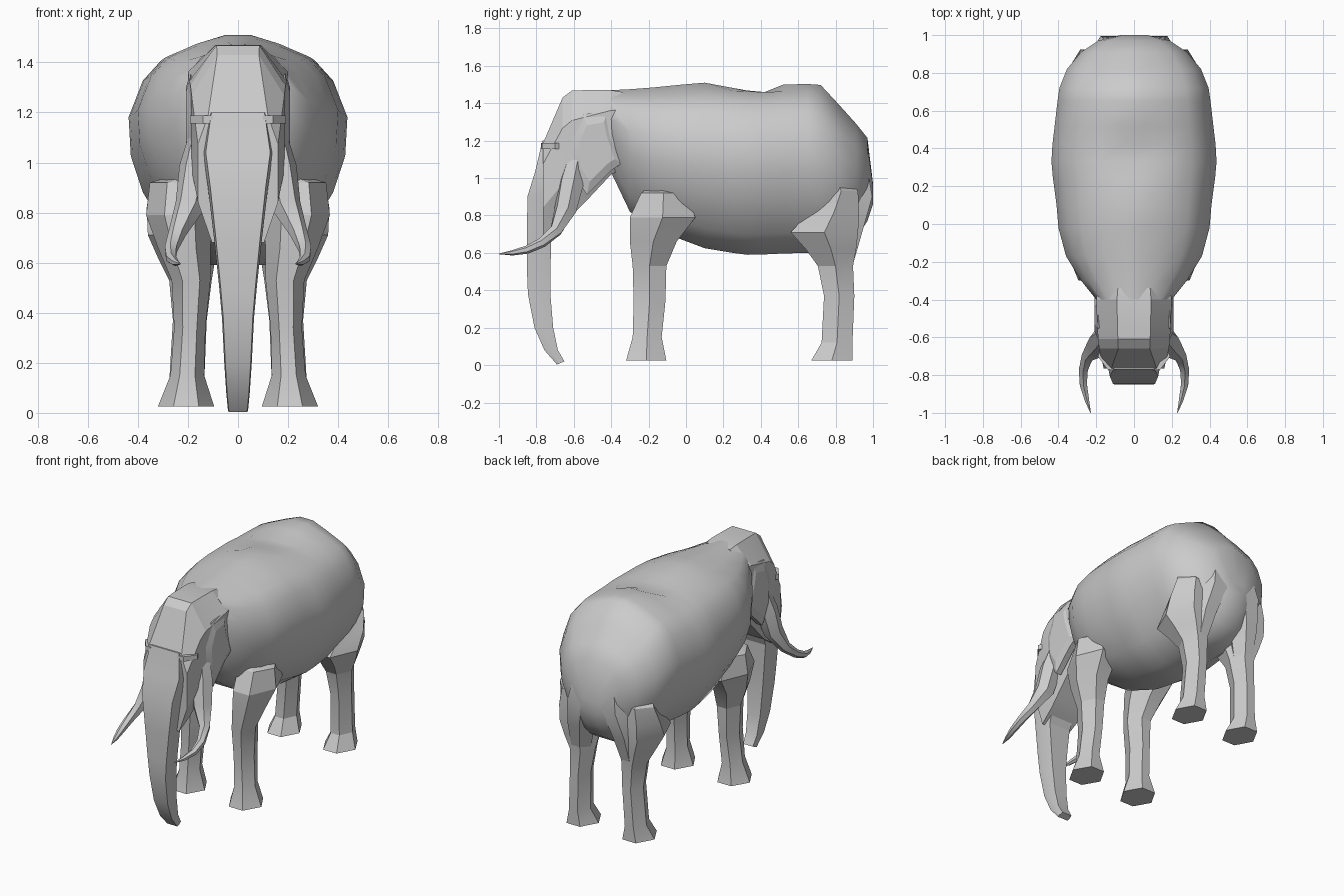
import bpy, bmesh, math
from mathutils import Vector


def loft(name, rings, mirror=False, angle=28):
    """Skin a list of equal-length point rings and cap both ends."""
    bm = bmesh.new()
    loops = [[bm.verts.new(p) for p in ring] for ring in rings]
    n = len(loops[0])
    for a, b in zip(loops, loops[1:]):
        for i in range(n):
            j = (i + 1) % n
            bm.faces.new((a[i], a[j], b[j], b[i]))
    bm.faces.new(loops[0])
    bm.faces.new(loops[-1])
    bmesh.ops.recalc_face_normals(bm, faces=bm.faces)
    mesh = bpy.data.meshes.new(name)
    bm.to_mesh(mesh)
    bm.free()
    ob = bpy.data.objects.new(name, mesh)
    bpy.context.collection.objects.link(ob)
    bpy.ops.object.select_all(action='DESELECT')
    ob.select_set(True)
    bpy.context.view_layer.objects.active = ob
    bpy.ops.object.shade_smooth_by_angle(angle=math.radians(angle))
    if mirror:
        ob.modifiers.new("Mirror", 'MIRROR')
    return ob


def section(profile, y, half_width, bottom, top, dip=0):
    """Symmetric upright ring from a half profile of (width, height) fractions.
    The topmost point, beside the spine, can be lowered by dip."""
    right = [(w * half_width, y, bottom + h * (top - bottom) - (dip if h == 1 else 0))
             for w, h in profile]
    return right + [(-x, yy, z) for x, yy, z in reversed(right)]


def hexagon(z, x0, x1, y0, y1):
    """Horizontal six-sided ring inside the given limits."""
    cx, cy, rx, ry = (x0 + x1) / 2, (y0 + y1) / 2, (x1 - x0) / 2, (y1 - y0) / 2
    return [(cx + rx * u, cy + ry * v, z)
            for u, v in ((1, 0), (.45, 1), (-.45, 1), (-1, 0), (-.45, -1), (.45, -1))]


# Barrel-shaped body: y, half width, bottom, top, spine dip
barrel = [(.12, 1), (.40, .96), (.70, .90), (.87, .81), (1, .65),
          (.98, .48), (.87, .32), (.62, .12), (.25, 0)]
body = [(-.40, .20, 1.03, 1.47), (-.30, .28, .82, 1.475), (-.17, .36, .73, 1.485),
        (-.02, .40, .67, 1.50), (.10, .41, .625, 1.51), (.25, .43, .60, 1.502, .02),
        (.33, .437, .59, 1.50, .032), (.42, .432, .592, 1.495, .035),
        (.52, .42, .597, 1.50), (.65, .405, .60, 1.503), (.72, .395, .60, 1.49, -.008),
        (.82, .355, .62, 1.39), (.91, .28, .68, 1.29), (.97, .19, .77, 1.215),
        (1.0, .07, .86, .97)]
loft("body", [section(barrel, *r) for r in body], angle=55)

# Faceted head tapering towards the jaw
skull = [(.45, 1), (1, .76), (1, .32), (.62, 0)]
head = [(-.34, .19, 1.05, 1.46), (-.40, .20, 1.02, 1.47), (-.54, .195, .87, 1.47),
        (-.61, .19, .80, 1.468), (-.66, .185, .75, 1.43)]
brow_skull = [(.75, 1), (1, .78), (1, .32), (.65, 0)]
loft("head", [section(skull, *r) for r in head]
     + [section(brow_skull, -.765, .16, .68, 1.185)], angle=15)

# Trunk: z, half width, front y, back y
trunk = [(1.20, .115, -.768, -.66), (1.04, .14, -.805, -.60), (.90, .12, -.848, -.62),
         (.68, .094, -.85, -.72), (.50, .075, -.85, -.725), (.38, .064, -.845, -.725),
         (.20, .055, -.81, -.71), (.08, .047, -.757, -.685)]
rings = [[(w * u, f + (b - f) * v, z) for u, v in
          ((.92, 0), (1, .3), (.85, 1), (-.85, 1), (-1, .3), (-.92, 0))]
         for z, w, f, b in trunk]
rings.append([(.04 * u, -.69 + .04 * v, .003 + .017 * v) for u, v in
              ((.9, 0), (1, .3), (.9, 1), (-.9, 1), (-1, .3), (-.9, 0))])
loft("trunk", rings, angle=20)

# Brow ridges over the eyes
brow = [(.10, -.775), (.14, -.77), (.192, -.70), (.17, -.66), (.10, -.68)]
loft("brow", [[(x, y, z) for x, y in brow] for z in (1.155, 1.187)], mirror=True)

# Flat ear and cheek plates, almost flush with the head
ear = [(-.61, 1.20), (-.55, 1.34), (-.42, 1.362), (-.40, 1.26), (-.34, 1.08),
       (-.40, 1.04), (-.53, .91), (-.60, 1.02)]
loft("ear", [[(x, -.48 + (y + .48) * s, 1.15 + (z - 1.15) * s) for y, z in ear]
             for x, s in ((.15, 1), (.19, 1), (.208, .7))], mirror=True, angle=15)

# Curved tusks growing out of broad sockets: x, y, z, radius
path = [(.14, -.58, 1.13, .05), (.165, -.61, .98, .07), (.19, -.645, .83, .062),
        (.242, -.695, .72, .036), (.268, -.77, .655, .027), (.268, -.85, .617, .022),
        (.25, -.93, .60, .014), (.23, -.999, .595, .002)]
pts = [Vector(p[:3]) for p in path]
rings = []
for i, p in enumerate(pts):
    tangent = pts[min(i + 1, len(pts) - 1)] - pts[max(i - 1, 0)]
    q = tangent.to_track_quat('Z', 'X')
    rings.append([p + q @ Vector((math.cos(a), math.sin(a), 0)) * path[i][3]
                  for a in (k * math.tau / 6 for k in range(6))])
loft("tusk", rings, mirror=True, angle=35)

# Six-sided legs: z, inner x, outer x, front y, back y
front_leg = [(.025, .095, .32, -.32, -.105), (.15, .135, .27, -.285, -.13),
             (.34, .13, .255, -.28, -.11), (.53, .11, .265, -.285, -.105),
             (.66, .11, .32, -.30, -.05), (.79, .10, .367, -.30, .05),
             (.92, .10, .352, -.24, -.0), (.95, .10, .25, -.20, -.06)]
back_leg = [(.025, .095, .315, .67, .89), (.12, .135, .275, .725, .89),
            (.37, .125, .26, .738, .90), (.53, .105, .275, .705, .893),
            (.62, .09, .32, .64, .91), (.71, .08, .36, .56, .92),
            (.82, .07, .365, .66, .925), (.93, .06, .345, .74, .92),
            (1.03, .10, .29, .74, .84)]
loft("front_leg", [hexagon(*r) for r in front_leg], mirror=True, angle=20)
loft("back_leg", [hexagon(*r) for r in back_leg], mirror=True, angle=20)

# Haunches joining the rump to the back of the hind legs
haunch = [(.54, .12, .25, .76, .893), (.72, .07, .26, .76, .945),
          (.90, .01, .24, .76, .996), (1.05, .01, .20, .76, .97)]
loft("haunch", [hexagon(*r) for r in haunch], mirror=True, angle=35)
